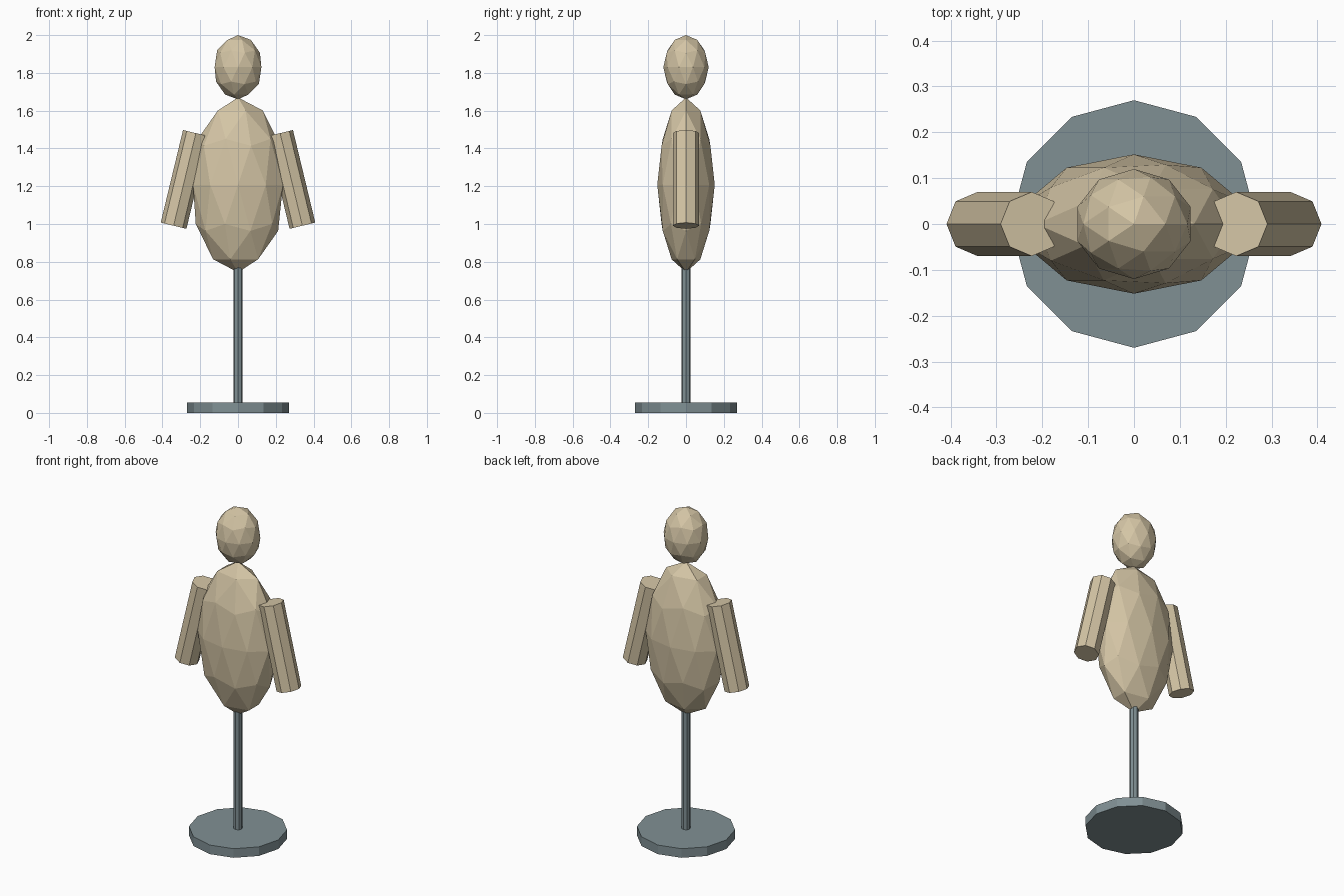
import bpy
import math
from mathutils import Vector

if "Cube" in bpy.data.objects:
    bpy.data.objects.remove(bpy.data.objects["Cube"])


def material(name, rgb):
    m = bpy.data.materials.new(name)
    m.diffuse_color = (*rgb, 1.0)
    m.use_nodes = True
    m.node_tree.nodes["Principled BSDF"].inputs["Base Color"].default_value = m.diffuse_color
    return m


linen = material("linen tan", (0.658, 0.558, 0.376))
steel = material("blue grey steel", (0.216, 0.279, 0.296))


def finish(name, mat):
    ob = bpy.context.object
    ob.name = name
    ob.data.materials.append(mat)
    return ob


def ellipsoid(name, z, radii, mat):
    bpy.ops.mesh.primitive_ico_sphere_add(subdivisions=2, radius=1, location=(0, 0, z))
    ob = finish(name, mat)
    ob.scale = radii
    return ob


def rod(name, start, end, radius, sides, mat):
    a, b = Vector(start), Vector(end)
    bpy.ops.mesh.primitive_cylinder_add(
        vertices=sides, radius=radius, depth=(b - a).length, location=(a + b) / 2,
        rotation=(0, math.atan2(b.x - a.x, b.z - a.z), 0))
    return finish(name, mat)


# Stand
rod("stand_base", (0, 0, 0), (0, 0, 0.055), 0.27, 12, steel)
rod("stand_pole", (0, 0, 0.05), (0, 0, 0.8), 0.025, 8, steel)

# Body and head
ellipsoid("torso", 1.207, (0.25, 0.152, 0.463), linen)
ellipsoid("head", 1.83, (0.13, 0.12, 0.17), linen)

# Arm stubs, splayed outwards
for side, label in ((-1, "left"), (1, "right")):
    rod(label + "_arm", (0.341 * side, 0, 0.991), (0.223 * side, 0, 1.481), 0.07, 8, linen)
